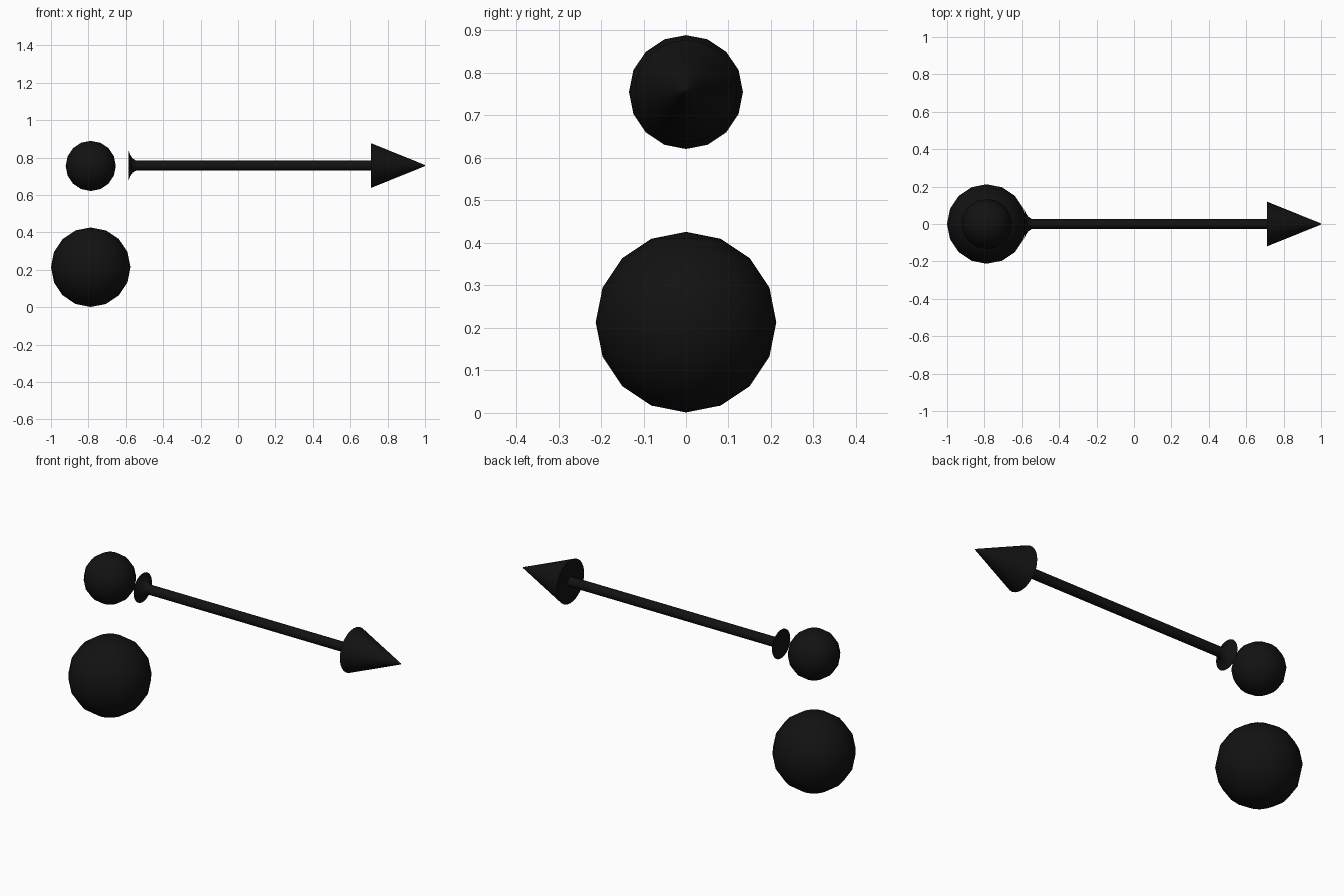
import bpy, bmesh
from math import pi, sin, cos

if "Cube" in bpy.data.objects:
    bpy.data.objects.remove(bpy.data.objects["Cube"])

black = bpy.data.materials.new("black")
black.diffuse_color = (0.006, 0.006, 0.006, 1)
black.use_nodes = True
black.node_tree.nodes["Principled BSDF"].inputs["Base Color"].default_value = black.diffuse_color


def finish(obj, angle):
    obj.data.materials.append(black)
    bpy.ops.object.select_all(action='DESELECT')
    obj.select_set(True)
    bpy.context.view_layer.objects.active = obj
    bpy.ops.object.shade_smooth_by_angle(angle=angle)


def ball(name, radius, z):
    bpy.ops.mesh.primitive_uv_sphere_add(segments=16, ring_count=8, radius=radius,
                                         location=(-0.7875, 0, z))
    obj = bpy.context.object
    obj.name = name
    finish(obj, pi / 3)


def turned_x(name, profile, z, sides=32):
    """Revolve (x, radius) points about the x axis, closing both ends."""
    bm = bmesh.new()
    rings = [[bm.verts.new((x, r * cos(2 * pi * i / sides), r * sin(2 * pi * i / sides)))
              for i in range(sides)] for x, r in profile]
    for a, b in zip(rings, rings[1:]):
        for i in range(sides):
            j = (i + 1) % sides
            bm.faces.new((a[i], a[j], b[j], b[i]))
    bm.faces.new(rings[0])
    bm.faces.new(rings[-1])
    bmesh.ops.recalc_face_normals(bm, faces=bm.faces)
    mesh = bpy.data.meshes.new(name)
    bm.to_mesh(mesh)
    bm.free()
    obj = bpy.data.objects.new(name, mesh)
    obj.location.z = z
    bpy.context.collection.objects.link(obj)
    finish(obj, pi / 6)


# Two faceted-outline balls, one above the other
ball("lower_ball", 0.2125, 0.2135)
ball("upper_ball", 0.134, 0.755)

# Arrow: flared tail, thin shaft and conical head
turned_x("arrow", [(-0.585, 0.08), (-0.576, 0.056), (-0.563, 0.038), (-0.545, 0.027),
                   (-0.535, 0.026), (0.71, 0.026), (0.71, 0.12), (1.0, 0.003)], 0.757)
